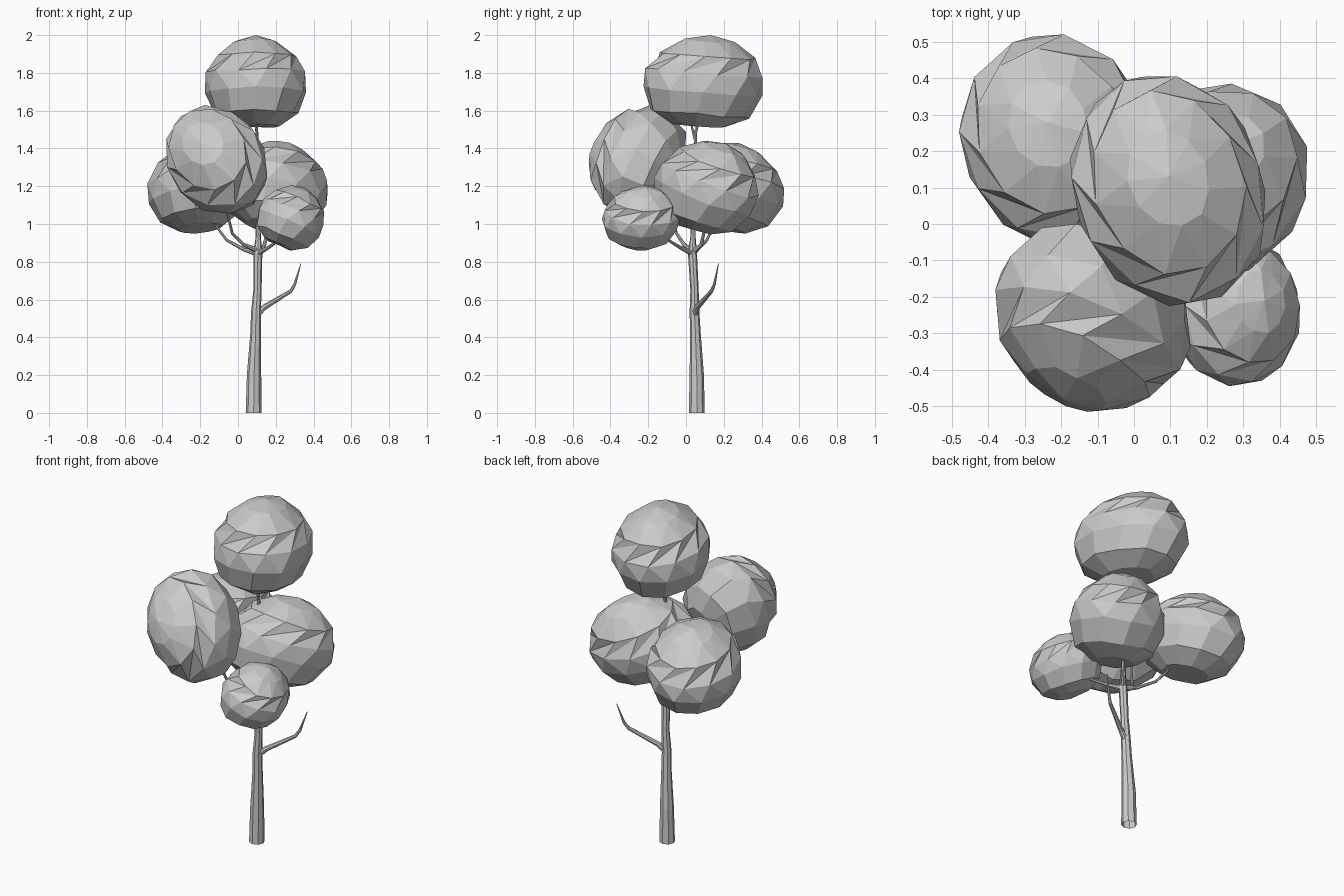
import bpy, bmesh, math, random
from mathutils import Vector

random.seed(4)
cube = bpy.data.objects.get("Cube")
if cube:
    bpy.data.objects.remove(cube, do_unlink=True)

# One plain grey for the whole tree
grey = bpy.data.materials.new("plain grey")
grey.use_nodes = True
colour = (0.6, 0.6, 0.6, 1)
grey.diffuse_color = colour
grey.node_tree.nodes["Principled BSDF"].inputs["Base Color"].default_value = colour

# Leaf clump outline: radius, height, twist in degrees
PROFILE = [(0.45, -1, 0), (0.82, -0.75, 0), (1, -0.25, 4), (0.98, 0.15, 16),
           (0.79, 0.55, 34), (0.42, 0.86, 56)]
SIDES = 11
TOOTH_BAND = 3


def leaf_clump(name, low, high, axis, lean, stretch):
    """Twisted faceted dome, tipped along axis, longer along lean, fitted to a box."""
    bm = bmesh.new()
    rings = []
    for radius, height, twist in PROFILE:
        ring = []
        for i in range(SIDES):
            a = math.tau * i / SIDES + math.radians(twist)
            r = radius * random.uniform(0.98, 1.02)
            ring.append(bm.verts.new((r * math.cos(a), r * math.sin(a),
                                      height + random.uniform(-0.03, 0.03))))
        rings.append(ring)
    tip = bm.verts.new((0, 0, 1))
    bm.faces.new(rings[0][::-1])
    for k, (a, b) in enumerate(zip(rings, rings[1:])):
        for i in range(SIDES):
            j = (i + 1) % SIDES
            if k < 2:
                bm.faces.new((a[i], a[j], b[j], b[i]))
            elif k == TOOTH_BAND:  # long diagonals give the saw-tooth creases
                bm.faces.new((a[i], a[j], b[j]))
                bm.faces.new((a[i], b[j], b[i]))
            else:
                bm.faces.new((a[i], a[j], b[i]))
                bm.faces.new((a[j], b[j], b[i]))
    for i in range(SIDES):
        bm.faces.new((rings[-1][i], rings[-1][(i + 1) % SIDES], tip))
    turn = Vector((0, 0, 1)).rotation_difference(Vector(axis))
    along = Vector(lean).normalized()
    for v in bm.verts:
        v.co = turn @ v.co
        v.co += along * v.co.dot(along) * (stretch - 1)
    for k in range(3):
        least = min(v.co[k] for v in bm.verts)
        span = max(v.co[k] for v in bm.verts) - least
        for v in bm.verts:
            v.co[k] = low[k] + (v.co[k] - least) / span * (high[k] - low[k])
    bmesh.ops.recalc_face_normals(bm, faces=bm.faces[:])
    mesh = bpy.data.meshes.new(name)
    bm.to_mesh(mesh)
    bm.free()
    mesh.materials.append(grey)
    bpy.context.collection.objects.link(bpy.data.objects.new(name, mesh))


def limb(name, points):
    """Tapered eight-sided tube through (x, y, z, radius) points."""
    curve = bpy.data.curves.new(name, "CURVE")
    curve.dimensions = "3D"
    curve.bevel_depth = 1
    curve.bevel_resolution = 2
    spline = curve.splines.new("POLY")
    spline.points.add(len(points) - 1)
    for p, (x, y, z, r) in zip(spline.points, points):
        p.co = (x, y, z, 1)
        p.radius = r
    curve.materials.append(grey)
    obj = bpy.data.objects.new(name, curve)
    bpy.context.collection.objects.link(obj)
    bpy.ops.object.select_all(action="DESELECT")
    obj.select_set(True)
    bpy.context.view_layer.objects.active = obj
    bpy.ops.object.convert(target="MESH")
    bpy.ops.object.shade_flat()


# Foliage
leaf_clump("top_foliage", (-0.175, -0.225, 1.51), (0.36, 0.405, 2), (0, 0.1, 1),
           (-1, 1, 0), 1.15)
leaf_clump("front_foliage", (-0.38, -0.515, 1.055), (0.155, 0, 1.63), (-0.3, -0.85, 0.35),
           (-0.6, 0.6, 0.7), 1.25)
leaf_clump("back_right_foliage", (-0.48, -0.07, 0.95), (0.05, 0.52, 1.43), (-0.1, 0.2, 1),
           (-0.6, 1, -0.6), 1.13)
leaf_clump("back_left_foliage", (-0.075, -0.17, 0.945), (0.475, 0.385, 1.44), (0.15, 0.35, 0.9),
           (0.9, 1, -0.3), 1.17)
leaf_clump("small_foliage", (0.1, -0.445, 0.86), (0.455, -0.03, 1.205), (0.4, 0.1, 0.85),
           (-0.3, 0.3, 1), 1.08)

# Trunk and branches
limb("trunk", [(0.083, 0.057, 0, 0.042), (0.085, 0.057, 0.2, 0.038), (0.093, 0.05, 0.42, 0.028),
               (0.095, 0.045, 0.53, 0.026), (0.103, 0.045, 0.65, 0.022), (0.105, 0.034, 0.85, 0.024),
               (0.107, 0.037, 0.93, 0.014), (0.1, 0.05, 1.4, 0.009), (0.1, 0.05, 1.48, 0.008),
               (0.09, 0.08, 1.6, 0.005)])
limb("top_fork", [(0.1, 0.05, 1.44, 0.008), (0.1, 0.025, 1.54, 0.005)])
limb("bare_branch", [(0.097, 0.045, 0.52, 0.018), (0.14, 0.06, 0.56, 0.015),
                     (0.28, 0.135, 0.645, 0.01), (0.3, 0.15, 0.68, 0.008), (0.333, 0.172, 0.79, 0.002)])
limb("back_right_branch", [(0.105, 0.034, 0.845, 0.018), (0.03, 0.06, 0.865, 0.01),
                           (-0.06, 0.11, 0.915, 0.008), (-0.14, 0.16, 1.02, 0.005)])
limb("front_branch", [(0.105, 0.034, 0.86, 0.016), (0.03, -0.01, 0.89, 0.01),
                      (-0.03, -0.05, 0.95, 0.008), (-0.08, -0.12, 1.15, 0.005)])
limb("back_left_branch", [(0.105, 0.034, 0.85, 0.016), (0.14, 0.08, 0.89, 0.01),
                          (0.17, 0.11, 1.02, 0.006)])
limb("small_branch", [(0.105, 0.034, 0.845, 0.016), (0.16, -0.03, 0.875, 0.01),
                      (0.24, -0.12, 0.93, 0.006)])
